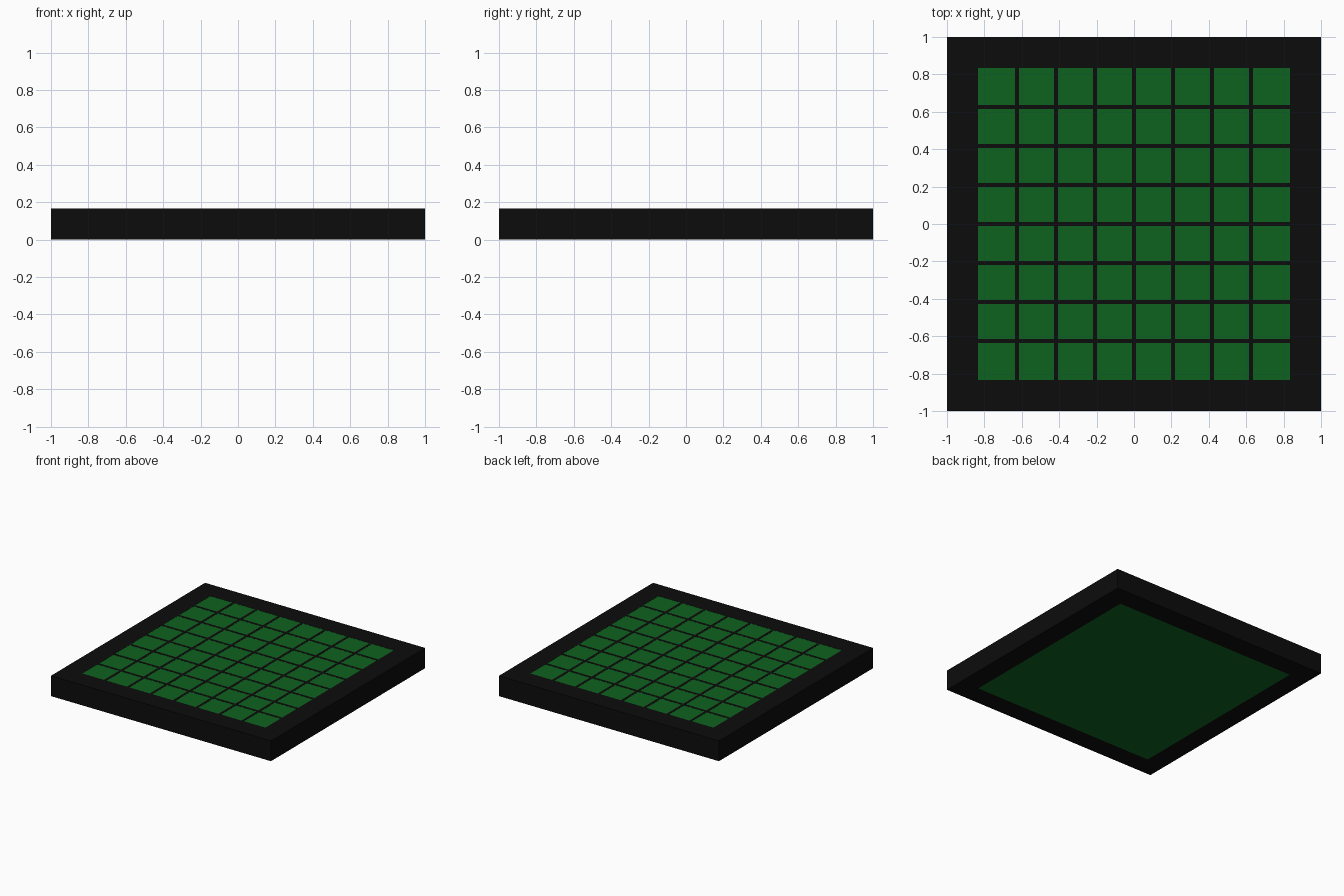
import bpy, bmesh

if "Cube" in bpy.data.objects:
    bpy.data.objects.remove(bpy.data.objects["Cube"])

H = 0.167        # board thickness
INNER = 0.833    # half size of the playing field
CELLS = 8
LINE_W = 0.021
LINE_H = 0.002


def material(name, rgb):
    m = bpy.data.materials.new(name)
    m.diffuse_color = (*rgb, 1)
    m.use_nodes = True
    m.node_tree.nodes["Principled BSDF"].inputs["Base Color"].default_value = m.diffuse_color
    return m


def finish(bm, name, mat):
    bmesh.ops.recalc_face_normals(bm, faces=bm.faces)
    mesh = bpy.data.meshes.new(name)
    bm.to_mesh(mesh)
    bm.free()
    mesh.materials.append(mat)
    ob = bpy.data.objects.new(name, mesh)
    bpy.context.collection.objects.link(ob)
    return ob


def box(name, size, loc, mat):
    bm = bmesh.new()
    bmesh.ops.create_cube(bm, size=1)
    bmesh.ops.scale(bm, vec=size, verts=bm.verts)
    bmesh.ops.translate(bm, vec=loc, verts=bm.verts)
    return finish(bm, name, mat)


black = material("black", (0.0037, 0.0037, 0.0037))
green = material("green", (0.0045, 0.122, 0.0135))

# Frame: square ring with mitred corners
bm = bmesh.new()
corners = [(-1, -1), (1, -1), (1, 1), (-1, 1)]
profile = [(1, 0), (1, H), (INNER, H), (INNER, 0)]
rings = [[bm.verts.new((cx * r, cy * r, z)) for r, z in profile] for cx, cy in corners]
for i in range(4):
    a, b = rings[i], rings[(i + 1) % 4]
    for j in range(4):
        k = (j + 1) % 4
        bm.faces.new((a[j], b[j], b[k], a[k]))
finish(bm, "frame", black)

# Playing field, a hair below the frame top and flush at the bottom
FIELD_H = H - 0.001
box("playing_field", (2 * INNER, 2 * INNER, FIELD_H), (0, 0, FIELD_H / 2), green)

# Thin grid lines between the squares, level with the frame top
pitch = 2 * INNER / CELLS
z = H - LINE_H / 2
for i in range(1, CELLS):
    p = -INNER + i * pitch
    box(f"column_line_{i}", (LINE_W, 2 * INNER, LINE_H), (p, 0, z), black)
    box(f"row_line_{i}", (2 * INNER, LINE_W, LINE_H), (0, p, z), black)
